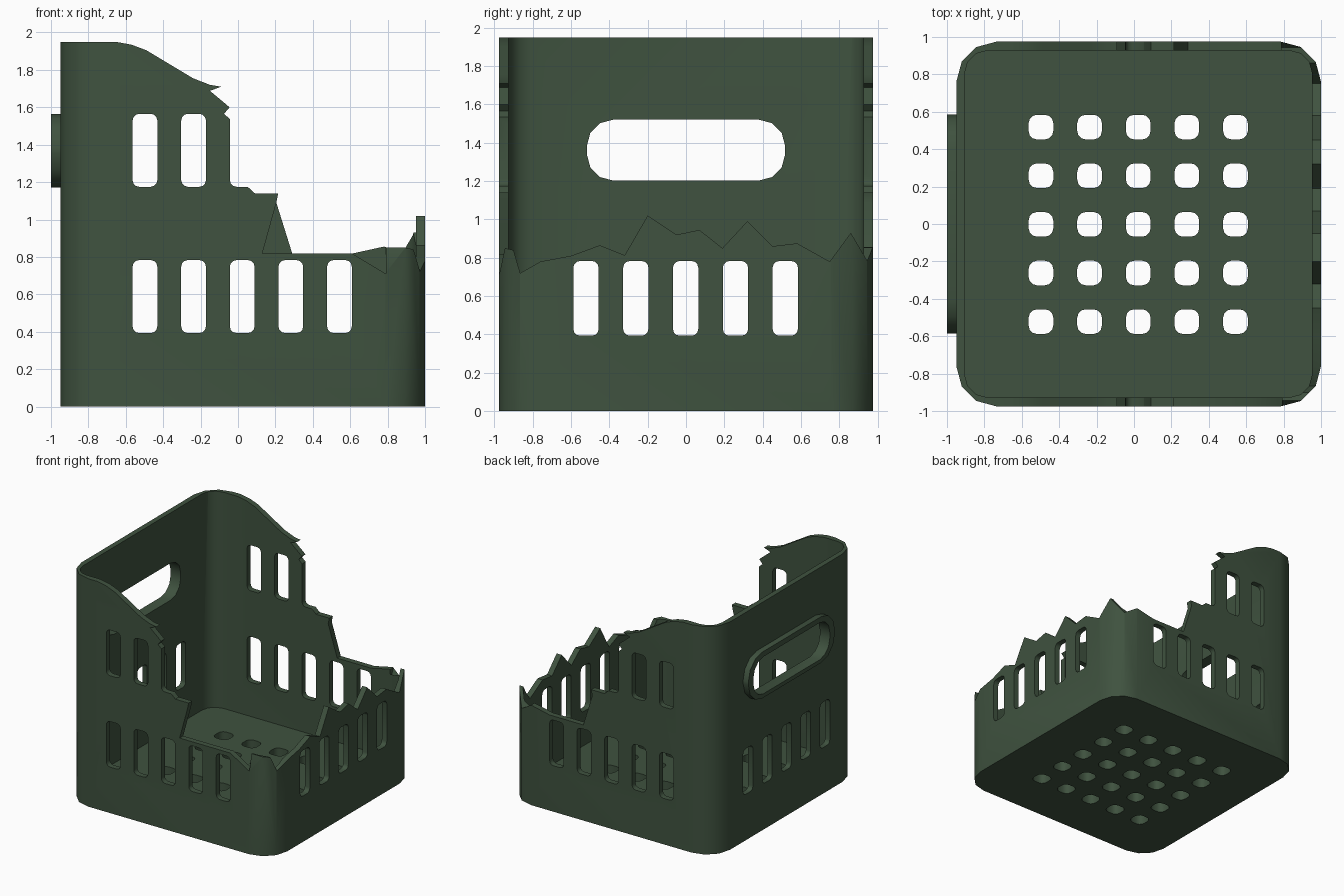
import bpy, bmesh, math
from mathutils import Vector

if "Cube" in bpy.data.objects:
    bpy.data.objects.remove(bpy.data.objects["Cube"])

green = bpy.data.materials.new("dark_green")
green.diffuse_color = (0.05, 0.085, 0.05, 1)
green.use_nodes = True
green.node_tree.nodes["Principled BSDF"].inputs["Base Color"].default_value = green.diffuse_color


def rounded(u0, u1, v0, v1, r, seg=3):
    """Outline of a rounded rectangle, counter-clockwise."""
    pts = []
    for i, (cu, cv) in enumerate([(u1 - r, v1 - r), (u0 + r, v1 - r),
                                  (u0 + r, v0 + r), (u1 - r, v0 + r)]):
        for k in range(seg + 1):
            a = math.pi / 2 * (i + k / seg)
            pts.append((cu + r * math.cos(a), cv + r * math.sin(a)))
    return pts


PLACE = {"x": lambda u, v, d: (d, u, v),
         "y": lambda u, v, d: (u, d, v),
         "z": lambda u, v, d: (u, v, d)}


def prisms(name, axis, items):
    """Each item is (outline, start, end), extruded along the axis."""
    bm = bmesh.new()
    for pts, d0, d1 in items:
        face = bm.faces.new([bm.verts.new(PLACE[axis](u, v, d0)) for u, v in pts])
        ext = bmesh.ops.extrude_face_region(bm, geom=[face])
        off = Vector(PLACE[axis](0, 0, d1 - d0))
        for e in ext["geom"]:
            if isinstance(e, bmesh.types.BMVert):
                e.co += off
    bmesh.ops.recalc_face_normals(bm, faces=bm.faces[:])
    me = bpy.data.meshes.new(name)
    bm.to_mesh(me)
    bm.free()
    ob = bpy.data.objects.new(name, me)
    bpy.context.collection.objects.link(ob)
    return ob


def cut(ob, cutter):
    cutter.hide_render = True
    m = ob.modifiers.new("cut", "BOOLEAN")
    m.operation, m.solver, m.object = "DIFFERENCE", "EXACT", cutter
    bpy.context.view_layer.objects.active = ob
    bpy.ops.object.modifier_apply(modifier=m.name)
    bpy.data.objects.remove(cutter)


def finish(ob):
    ob.data.materials.clear()
    ob.data.materials.append(green)
    bpy.ops.object.select_all(action="DESELECT")
    ob.select_set(True)
    bpy.context.view_layer.objects.active = ob
    bpy.ops.object.shade_smooth_by_angle(angle=math.radians(35))


XS = [-0.4975 + 0.26 * i for i in range(5)]
YS = [-0.522 + 0.26 * i for i in range(5)]
W = 0.066

# crate body: rounded box, hollowed
crate = prisms("crate", "z", [(rounded(-0.95, 1, -0.975, 0.975, 0.215), 0, 1.95)])
cut(crate, prisms("hollow", "z", [(rounded(-0.905, 0.952, -0.927, 0.927, 0.12), 0.1, 3)]))

# slots in the front and back walls, two rows
cut(crate, prisms("slots_y", "y", [(rounded(x - W, x + W, z, z + 0.39, 0.035), -1.2, 1.2)
                                   for x in XS for z in (0.393, 1.175)]))

# slots in the side walls, plus the hand opening on the left
grip = rounded(-0.517, 0.517, 1.203, 1.52, 0.135)
cut(crate, prisms("slots_x", "x", [(rounded(y - W, y + W, 0.393, 0.783, 0.035), -1.2, 1.2) for y in YS]
                  + [(grip, -1.2, -0.5)]))

# drain holes in the floor
cut(crate, prisms("drains", "z", [(rounded(x - W, x + W, y - W, y + W, 0.045), -0.2, 0.3)
                                  for x in XS for y in YS]))

# broken edge of the front and back walls
upper = [(-0.67, 2.2), (-0.66, 1.951), (-0.57, 1.935), (-0.49, 1.905), (-0.24, 1.755),
         (-0.15, 1.72), (-0.09, 1.71), (-0.15, 1.688), (-0.045, 1.6), (-0.075, 1.565),
         (-0.03, 1.525), (0.0, 1.5), (0.0, 1.21), (0.055, 1.172), (0.09, 1.14),
         (0.215, 1.14), (0.205, 1.09)]
front_low = [(0.13, 0.818), (0.61, 0.818), (0.79, 0.71), (0.79, 2.2)]
back_low = [(0.29, 0.818), (0.61, 0.818), (0.78, 0.855), (0.79, 0.852), (0.79, 2.2)]
cut(crate, prisms("break_sides", "y", [(upper + front_low, -1.2, -0.5),
                                       (upper + back_low, 0.5, 1.2)]))

# jagged edge of the right wall and its corners
jag = [(-1.2, 0.71), (-0.975, 0.71), (-0.945, 0.85), (-0.9, 0.84), (-0.865, 0.72), (-0.76, 0.78),
       (-0.6, 0.81), (-0.45, 0.865), (-0.32, 0.813), (-0.2, 1.02), (-0.05, 0.92),
       (0.07, 0.945), (0.19, 0.85), (0.32, 0.99), (0.45, 0.86), (0.58, 0.875),
       (0.75, 0.78), (0.86, 0.93), (0.945, 0.785), (0.975, 0.855), (1.2, 0.855)]
cut(crate, prisms("break_right", "x", [([(-1.2, 2.2)] + jag + [(1.2, 2.2)], 0.789, 1.2)]))
finish(crate)

# raised rim around the hand opening
rim = prisms("handle_rim", "x", [(rounded(-0.585, 0.585, 1.17, 1.565, 0.185), -1.0, -0.94)])
cut(rim, prisms("rim_hole", "x", [(grip, -1.2, -0.5)]))
finish(rim)
